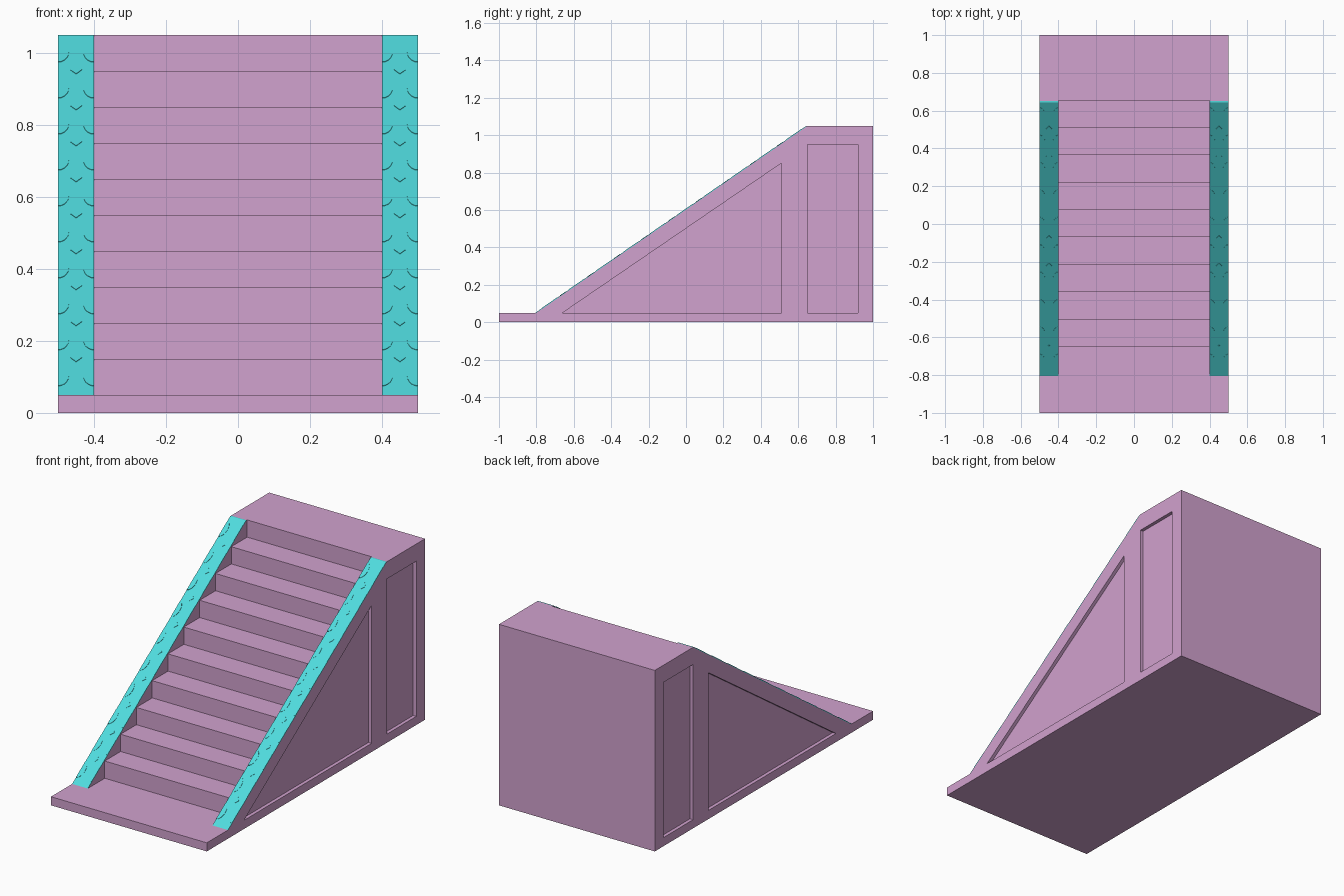
import bpy, bmesh, math
from mathutils import Vector

cube = bpy.data.objects.get("Cube")
if cube:
    bpy.data.objects.remove(cube, do_unlink=True)


def material(name, colour):
    mat = bpy.data.materials.new(name)
    mat.use_nodes = True
    mat.diffuse_color = (*colour, 1)
    mat.node_tree.nodes["Principled BSDF"].inputs["Base Color"].default_value = (*colour, 1)
    return mat


PINK = material("dusty pink", (0.64, 0.36, 0.62))
TEAL = material("bright teal", (0.08, 0.71, 0.73))


def prism(bm, points, offset):
    """Extrude a planar outline along an offset into a closed solid."""
    low = [bm.verts.new(p) for p in points]
    high = [bm.verts.new(Vector(p) + Vector(offset)) for p in points]
    bm.faces.new(low)
    bm.faces.new(high[::-1])
    for i in range(len(low)):
        j = (i + 1) % len(low)
        bm.faces.new((low[i], low[j], high[j], high[i]))


def make_object(name, bm, mat):
    bmesh.ops.recalc_face_normals(bm, faces=bm.faces)
    mesh = bpy.data.meshes.new(name)
    bm.to_mesh(mesh)
    bm.free()
    mesh.materials.append(mat)
    obj = bpy.data.objects.new(name, mesh)
    bpy.context.collection.objects.link(obj)
    return obj


def side_profile(name, outline, x0, x1, mat):
    bm = bmesh.new()
    prism(bm, [(x0, y, z) for y, z in outline], (x1 - x0, 0, 0))
    return make_object(name, bm, mat)


def combine(target, other, operation):
    """Apply a boolean and discard the helper."""
    mod = target.modifiers.new("combine", "BOOLEAN")
    mod.operation, mod.solver, mod.object = operation, "EXACT", other
    bpy.context.view_layer.objects.active = target
    bpy.ops.object.modifier_apply(modifier=mod.name)
    bpy.data.objects.remove(other, do_unlink=True)


# Staircase core: base slab, ten steps and top landing
STEPS, RUN, RISE, BASE = 10, 0.145, 0.1, 0.05
steps = [(-1, 0), (-1, BASE)]
for i in range(STEPS):
    y = -0.65 + RUN * i
    steps += [(y, BASE + RISE * i), (y, BASE + RISE * (i + 1))]
steps += [(1, 1.05), (1, 0)]
staircase = side_profile("staircase", steps, -0.4, 0.4, PINK)

# Side walls with recessed triangular and rectangular panels
FOOT, HEAD = (-0.8, BASE), (0.65, 1.05)
wall = [(-1, 0), (-1, BASE), FOOT, HEAD, (1, 1.05), (1, 0)]
panels = [
    [(-0.66, 0.05), (0.51, 0.05), (0.51, 0.85)],
    [(0.65, 0.05), (0.92, 0.05), (0.92, 0.95), (0.65, 0.95)],
]
for side in (-1, 1):
    side_wall = side_profile("side_wall", wall, side * 0.4, side * 0.5, PINK)
    for panel in panels:
        cutter = side_profile("panel_cutter", panel, side * 0.48, side * 0.6, PINK)
        cutter.hide_render = True
        combine(side_wall, cutter, "DIFFERENCE")
    combine(staircase, side_wall, "UNION")

# Merge flat regions of the joined body
bm = bmesh.new()
bm.from_mesh(staircase.data)
bmesh.ops.remove_doubles(bm, verts=bm.verts, dist=0.0001)
bmesh.ops.dissolve_limit(bm, angle_limit=0.01, verts=bm.verts, edges=bm.edges)
bm.to_mesh(staircase.data)
bm.free()

# Sloping decorative rails
foot, head = Vector((0, *FOOT)), Vector((0, *HEAD))
along = (head - foot).normalized()
normal = Vector((1, 0, 0)).cross(along)
tile = (head - foot).length / STEPS


def ornament(bm, x, distance, outline):
    origin = foot + along * distance + normal * 0.003
    prism(bm, [origin + Vector((x + u, 0, 0)) + along * v for u, v in outline],
          normal * 0.002)


def arc(width, length, start, end, count):
    angles = [math.radians(start + (end - start) * i / count) for i in range(count + 1)]
    return [(width * math.cos(a), length * math.sin(a)) for a in angles]


for side, label in ((-1, "right"), (1, "left")):
    strip = [FOOT, HEAD, (HEAD[0] - 0.006, HEAD[1]), (FOOT[0] - 0.006, FOOT[1])]
    side_profile(label + "_rail", strip, side * 0.4, side * 0.5, TEAL)

    # Repeating scallops and diamonds in low relief
    bm = bmesh.new()
    for i in range(STEPS):
        middle = (i + 0.5) * tile
        ornament(bm, side * 0.45 - 0.05, middle, arc(0.03, 0.05, -90, 90, 10))
        ornament(bm, side * 0.45 + 0.05, middle, arc(0.03, 0.05, 90, 270, 10))
        if i:
            ornament(bm, side * 0.45, i * tile, arc(0.016, 0.02, 0, 270, 3))
    make_object(label + "_rail_ornament", bm, TEAL)
